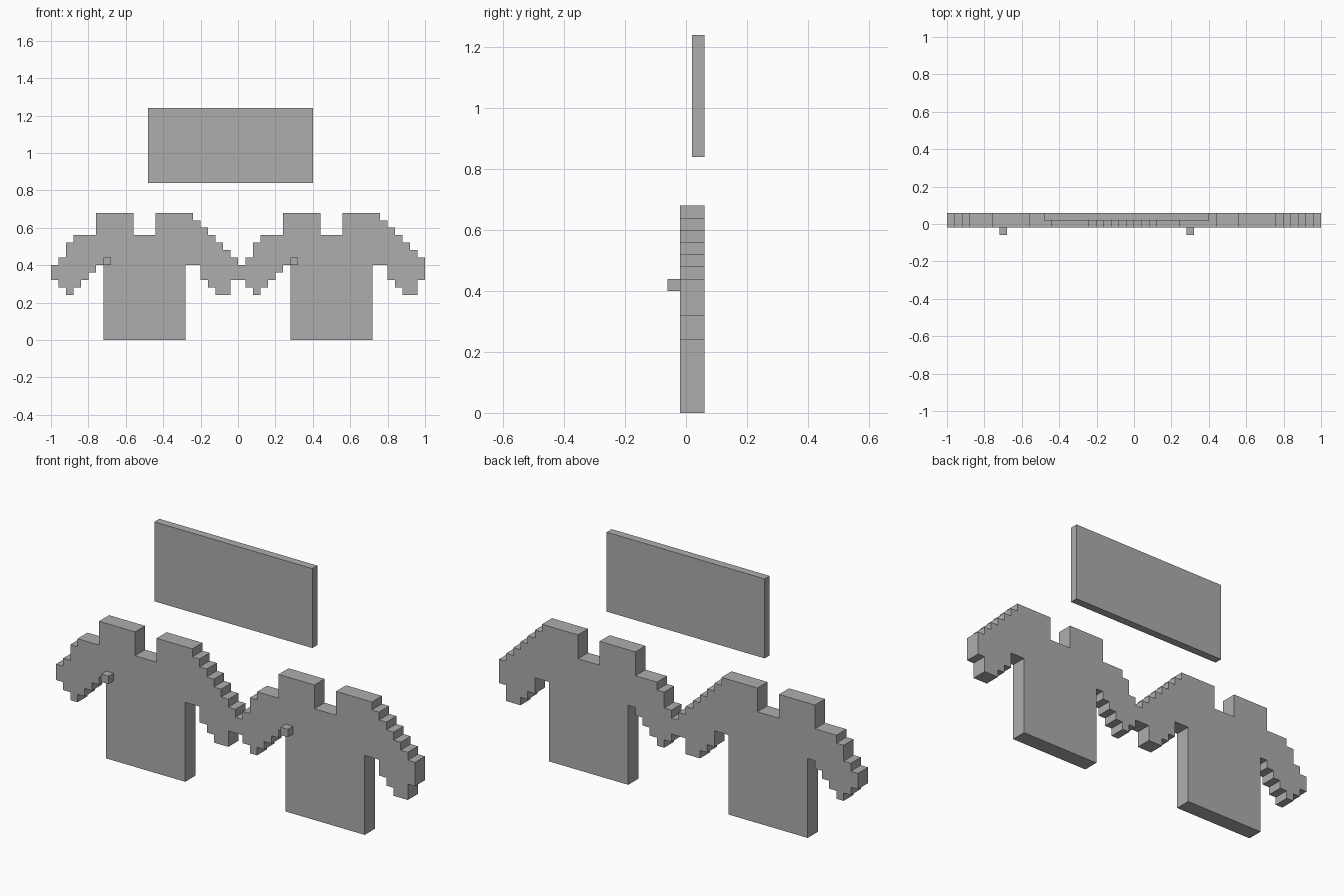
import bpy
import bmesh
from mathutils import Vector

cube = bpy.data.objects.get("Cube")
if cube:
    bpy.data.objects.remove(cube, do_unlink=True)

U = 0.04  # one grid cell

grey = bpy.data.materials.new("plain_grey")
grey.use_nodes = True
colour = (0.42, 0.42, 0.42, 1)
grey.diffuse_color = colour
grey.node_tree.nodes["Principled BSDF"].inputs["Base Color"].default_value = colour


def slab(name, outline, y0, y1, x_shift=0.0):
    """Extrude an (x, z) outline given in cells from y0 to y1."""
    bm = bmesh.new()
    verts = [bm.verts.new((x * U + x_shift, y0, z * U)) for x, z in outline]
    face = bm.faces.new(verts)
    out = bmesh.ops.extrude_face_region(bm, geom=[face])
    moved = [v for v in out["geom"] if isinstance(v, bmesh.types.BMVert)]
    bmesh.ops.translate(bm, verts=moved, vec=Vector((0, y1 - y0, 0)))
    bmesh.ops.recalc_face_normals(bm, faces=bm.faces)
    mesh = bpy.data.meshes.new(name)
    bm.to_mesh(mesh)
    bm.free()
    mesh.materials.append(grey)
    obj = bpy.data.objects.new(name, mesh)
    bpy.context.collection.objects.link(obj)
    return obj


def box(x0, x1, z0, z1):
    return [(x0, z0), (x1, z0), (x1, z1), (x0, z1)]


def steps(points):
    """Join corners with right angles: across first, then up or down."""
    path = []
    for x, z in points:
        if path and path[-1][0] != x and path[-1][1] != z:
            path.append((x, path[-1][1]))
        path.append((x, z))
    return path


# Shirt outline in cells, starting at the tip of the left-hand sleeve
upper_edge = [(0, 8), (0, 10), (1, 11), (2, 13), (3, 14), (6, 17), (11, 14), (14, 17)]
stairs = [(19 + i, 16 - i) for i in range(6)]
lower_edge = [(25, 8), (24, 6), (22, 6), (22, 7), (21, 7), (21, 8), (20, 8), (20, 10),
              (18, 10), (18, 0), (7, 0), (7, 10), (6, 10), (6, 9), (5, 9), (5, 8),
              (4, 8), (4, 7), (3, 7), (3, 6), (2, 6), (2, 7), (1, 7), (1, 8)]
shirt = steps(upper_edge + stairs + lower_edge)

# Two matching shirts, each with a small stud on the front
for side, shift in (("right", -1.0), ("left", 0.0)):
    slab(side + "_shirt", shirt, -0.02, 0.06, shift)
    slab(side + "_stud", box(7, 8, 10, 11), -0.06, -0.02, shift)

# Sign panel floating above
slab("sign_panel", box(-12, 10, 21, 31), 0.02, 0.06)
